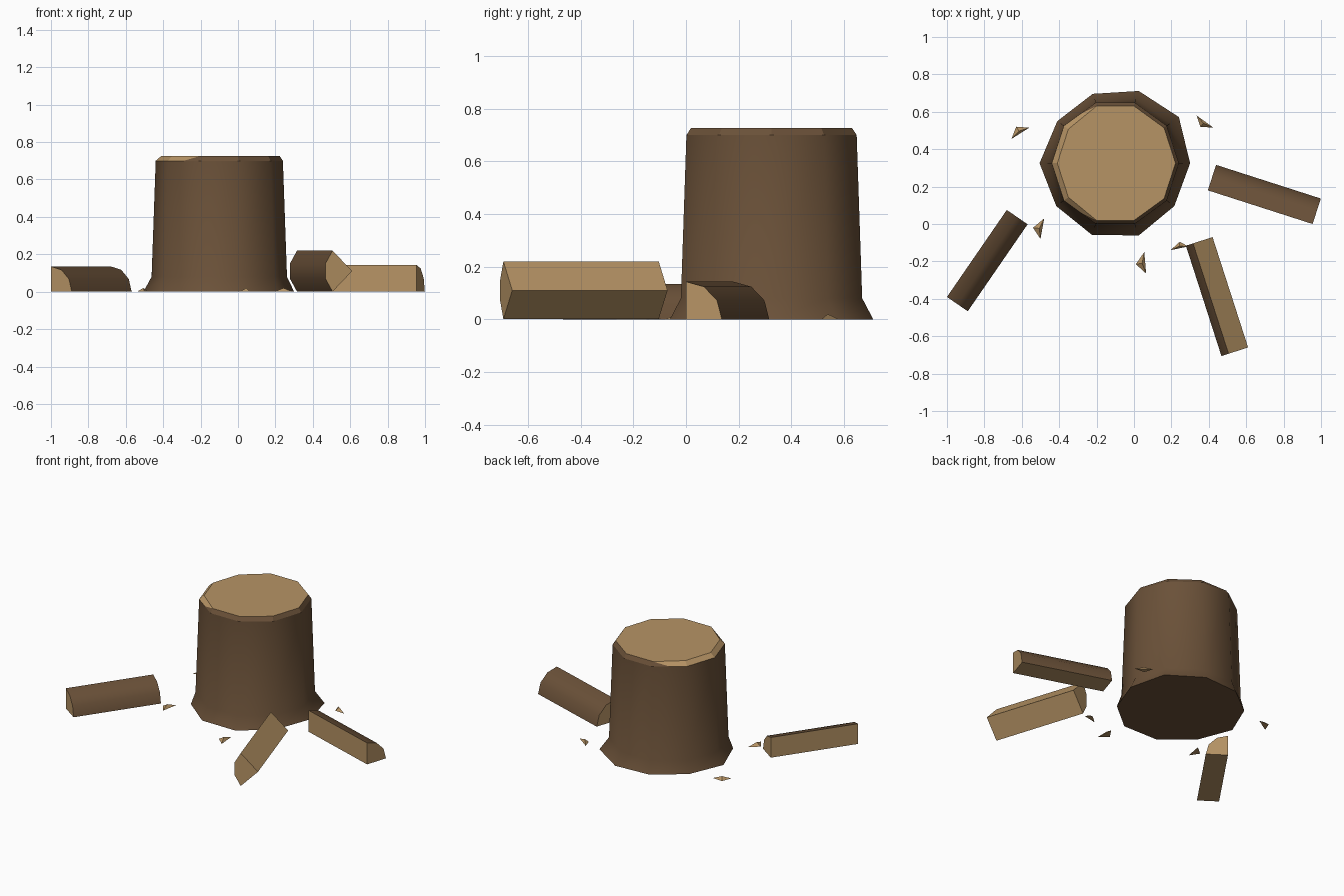
import bpy, bmesh
from math import cos, sin, radians
from mathutils import Vector

cube = bpy.data.objects.get("Cube")
if cube:
    bpy.data.objects.remove(cube, do_unlink=True)


def material(name, rgb):
    mat = bpy.data.materials.new(name)
    mat.use_nodes = True
    mat.diffuse_color = (*rgb, 1)
    mat.node_tree.nodes["Principled BSDF"].inputs["Base Color"].default_value = (*rgb, 1)
    return mat


MATS = [material("bark brown", (0.145, 0.082, 0.04)),
        material("cut wood tan", (0.47, 0.295, 0.13))]
BARK, WOOD = 0, 1


def finish(bm, name):
    bmesh.ops.recalc_face_normals(bm, faces=bm.faces)
    mesh = bpy.data.meshes.new(name)
    bm.to_mesh(mesh)
    bm.free()
    for mat in MATS:
        mesh.materials.append(mat)
    obj = bpy.data.objects.new(name, mesh)
    bpy.context.collection.objects.link(obj)
    return obj


def add_face(bm, verts, mat, smooth=False):
    face = bm.faces.new(verts)
    face.material_index = mat
    face.smooth = smooth
    return face


# Stump: ten-sided trunk with uneven flared foot and a narrow bevelled rim
def stump(center, sides=10):
    bm = bmesh.new()
    foot = [0.40, 0.42, 0.406, 0.39, 0.383, 0.405, 0.39, 0.403, 0.406, 0.39]
    chipped = (4, 5, 6)
    rim = [0.31 if i in chipped else 0.322 for i in range(sides)]
    levels = [(0, foot), (0.08, [0.362] * sides), (0.70, [0.34] * sides), (0.726, rim)]
    rings = []
    for z, radii in levels:
        rings.append([bm.verts.new((center.x + r * cos(radians(36 * i)),
                                    center.y + r * sin(radians(36 * i)), z))
                      for i, r in enumerate(radii)])
    for level in range(3):
        low, high = rings[level], rings[level + 1]
        for i in range(sides):
            j = (i + 1) % sides
            if level == 2 and i in (3, 6):
                # the chip ends in a slanting edge on these rim faces
                mid = bm.verts.new(low[i].co.lerp(low[j].co, 0.5))
                first = (low[i], mid, high[i])
                last = (mid, low[j], high[j], high[i])
                if i == 6:
                    first = (low[i], mid, high[j], high[i])
                    last = (mid, low[j], high[j])
                add_face(bm, first, WOOD if i == 6 else BARK)
                add_face(bm, last, BARK if i == 6 else WOOD)
            else:
                mat = WOOD if level == 2 and i in (4, 5) else BARK
                add_face(bm, (low[i], low[j], high[j], high[i]), mat, level < 2)
    add_face(bm, rings[0][::-1], BARK)
    add_face(bm, rings[-1], WOOD)
    return finish(bm, "tree_stump")


# Split log: quarter round swept from start to end, bark on its curved side
def split_log(name, start, end, radius, first_angle):
    start, end = Vector(start), Vector(end)
    along = (end - start).normalized()
    side, up = along.cross(Vector((0, 0, 1))), Vector((0, 0, 1))
    offsets = [Vector((0, 0, 0))]
    for step in range(4):
        a = radians(first_angle + 30 * step)
        offsets.append(radius * (cos(a) * side + sin(a) * up))
    bm = bmesh.new()
    near = [bm.verts.new(start + o) for o in offsets]
    far = [bm.verts.new(end + o) for o in offsets]
    for i in range(5):
        j = (i + 1) % 5
        curved = i in (1, 2, 3)
        add_face(bm, (near[i], near[j], far[j], far[i]), BARK if curved else WOOD, curved)
    add_face(bm, near[::-1], WOOD)
    add_face(bm, far, WOOD)
    return finish(bm, name)


# Chip: a flat three-cornered splinter with a low peak
def wood_chip(name, corners):
    bm = bmesh.new()
    base = [bm.verts.new((x, y, 0)) for x, y in corners]
    middle = sum((v.co for v in base), Vector()) / 3
    peak = bm.verts.new(middle + Vector((0, 0, 0.02)))
    add_face(bm, base, WOOD)
    for i in range(3):
        add_face(bm, (base[i], base[(i + 1) % 3], peak), WOOD)
    return finish(bm, name)


stump(Vector((-0.1, 0.325, 0)))

split_log("right_log", (-1.0, -0.39, 0), (-0.68, 0.075, 0), 0.135, 0)
split_log("left_log", (0.955, 0.0, 0), (0.395, 0.18, 0), 0.143, 0)
split_log("front_log", (0.42, -0.07, 0.11), (0.61, -0.66, 0.11), 0.155, -45)

chips = {
    "back_right_chip": [(-0.655, 0.455), (-0.63, 0.52), (-0.56, 0.515)],
    "back_left_chip": [(0.335, 0.58), (0.425, 0.515), (0.355, 0.52)],
    "right_chip": [(-0.54, -0.02), (-0.48, 0.03), (-0.5, -0.08)],
    "front_chip": [(0.01, -0.215), (0.055, -0.15), (0.065, -0.265)],
    "front_left_chip": [(0.195, -0.14), (0.245, -0.095), (0.29, -0.12)],
}
for name, corners in chips.items():
    wood_chip(name, corners)
